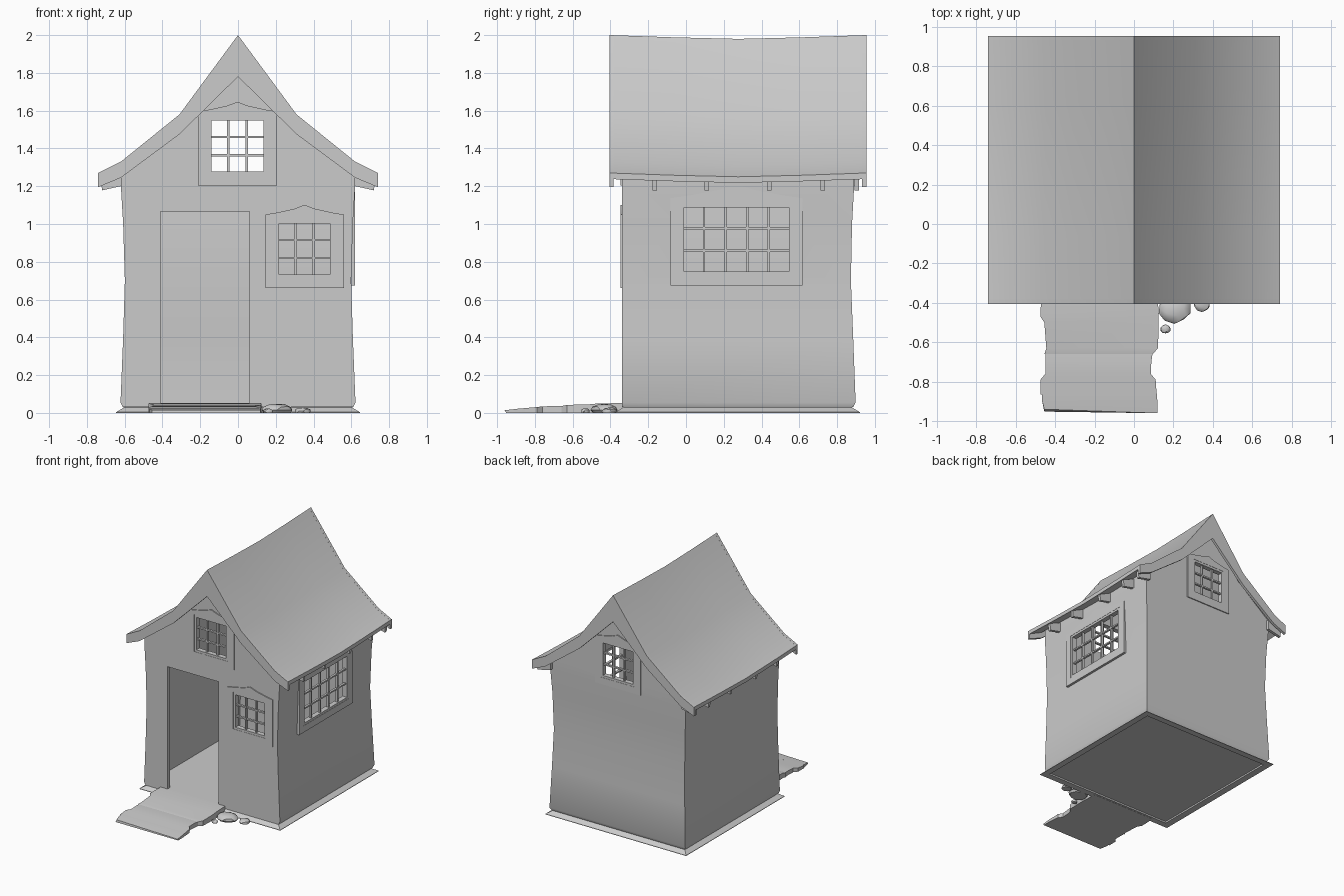
import bpy, bmesh, math, random
from mathutils import Matrix

if "Cube" in bpy.data.objects:
    bpy.data.objects.remove(bpy.data.objects["Cube"])

random.seed(4)
grey = bpy.data.materials.new("plain_grey")
grey.diffuse_color = (0.6, 0.6, 0.6, 1)
grey.use_nodes = True
grey.node_tree.nodes["Principled BSDF"].inputs["Base Color"].default_value = grey.diffuse_color


def loft(bm, rings):
    """Skin equal-length rings; caps are quad strips across each ring."""
    vs = [[bm.verts.new(p) for p in r] for r in rings]
    n = len(rings[0])
    for a, b in zip(vs, vs[1:]):
        for i in range(n):
            j = (i + 1) % n
            bm.faces.new((a[i], a[j], b[j], b[i]))
    for r in (vs[0], vs[-1]):
        for i in range(n // 2 - 1):
            bm.faces.new((r[i], r[i + 1], r[n - 2 - i], r[n - 1 - i]))


def box(bm, x0, x1, y0, y1, z0, z1):
    loft(bm, [[(x0, y0, z), (x1, y0, z), (x1, y1, z), (x0, y1, z)] for z in (z0, z1)])


def prism(bm, pts, y0, y1):
    loft(bm, [[(x, y, z) for x, z in pts] for y in (y0, y1)])


def finish(name, bm, matrix=None):
    bmesh.ops.recalc_face_normals(bm, faces=bm.faces[:])
    if matrix:
        bm.transform(matrix)
    me = bpy.data.meshes.new(name)
    bm.to_mesh(me)
    bm.free()
    me.materials.append(grey)
    ob = bpy.data.objects.new(name, me)
    bpy.context.collection.objects.link(ob)
    return ob


# Walls: waisted shell, flat front, bowed back, gable top (half width, back y, z)
LEVELS = [(.61, .885, .03), (.622, .898, .055), (.608, .885, .4), (.599, .873, .7),
          (.608, .879, 1.0), (.62, .89, 1.2), (.62, .89, 1.295), (.31, .89, 1.545), (.002, .89, 1.95)]


def shell(bm, inset, lift):
    rings = []
    for k, (h, yb, z) in enumerate(LEVELS):
        w = max(h - inset, .001)
        y0, y1 = -.34 + inset, yb - inset
        dz = -.1 if (k == 0 and lift) else (lift if k > 5 else 0)
        rings.append([(-w, y0, z + dz), (w, y0, z + dz), (w, y1, z + dz), (-w, y1, z + dz)])
    loft(bm, rings)


bm = bmesh.new()
shell(bm, 0, 0)
walls = finish("walls", bm)
cutters = []
bm = bmesh.new()
shell(bm, .035, .15)
cutters.append(finish("room_cutter", bm))
for x0, x1, y0, y1, z0, z1 in [
        (-.41, .06, -.5, -.2, .05, 1.065),      # doorway
        (.20, .505, -.5, -.2, .715, 1.02),      # front window
        (-.158, .152, -.5, 1.1, 1.26, 1.565),   # both gable windows
        (.5, .8, -.028, .562, .73, 1.106)]:     # side window
    bm = bmesh.new()
    box(bm, x0, x1, y0, y1, z0, z1)
    cutters.append(finish("opening_cutter", bm))
for c in cutters:
    c.hide_render = True
    m = walls.modifiers.new("cut", 'BOOLEAN')
    m.operation, m.solver, m.object = 'DIFFERENCE', 'EXACT', c
dg = bpy.context.evaluated_depsgraph_get()
cut = bpy.data.meshes.new_from_object(walls.evaluated_get(dg))
walls.modifiers.clear()
walls.data = cut
for c in cutters:
    bpy.data.objects.remove(c)

# Floor slab and sloping skirt around the base
bm = bmesh.new()
box(bm, -.605, .605, -.33, .88, .015, .05)
finish("floor", bm)
bm = bmesh.new()
outer = [[(-w, a, z), (w, a, z), (w, b, z), (-w, b, z)] for w, a, b, z in
         [(.59, -.32, .865, .002), (.645, -.37, .92, 0), (.645, -.37, .92, .004),
          (.605, -.335, .88, .028), (.59, -.32, .865, .028)]]
vs = [[bm.verts.new(p) for p in r] for r in outer]
for a, b in zip(vs, vs[1:] + vs[:1]):
    for i in range(4):
        j = (i + 1) % 4
        bm.faces.new((a[i], a[j], b[j], b[i]))
finish("base_skirt", bm)


# Roof: flared profile, ridge and eaves sagging in the middle
def mirrored(half):
    return [(-x, z) for x, z in half] + [(x, z) for x, z in half[-2::-1]]


TOP = mirrored([(.74, 1.27), (.62, 1.33), (.31, 1.58), (0, 2.0)])
UNDER = mirrored([(.74, 1.238), (.62, 1.295), (.31, 1.54), (0, 1.94)])
BARGE = mirrored([(.74, 1.195), (.62, 1.245), (.31, 1.475), (0, 1.78)])
bm = bmesh.new()
loft(bm, [[(x, y, z - s) for x, z in TOP + UNDER[::-1]]
          for y, s in [(-.402, 0), (-.06, .012), (.277, .02), (.61, .012), (.952, 0)]])
finish("roof", bm)
for name, y in (("front_barge_board", -.405), ("back_barge_board", .933)):
    bm = bmesh.new()
    prism(bm, TOP + BARGE[::-1], y, y + .022)
    finish(name, bm)

# Rafter tails under both eaves
bm = bmesh.new()
for s in (-1, 1):
    for y in (-.165, .11, .44, .725, .905):
        prism(bm, [(s * .60, 1.29), (s * .725, 1.235), (s * .72, 1.178), (s * .60, 1.205)],
              y - .012, y + .012)
finish("rafter_tails", bm)


# Windows: glazing bars plus a thin surround with a peaked head; local -y is outward
def window(name, w, h, cols, rows, loc, turn):
    mat = Matrix.Translation(loc) @ Matrix.Rotation(math.radians(turn), 4, 'Z')
    a, b, f = w / 2, h / 2, .018
    bm = bmesh.new()
    for s in (-1, 1):
        x, z = s * (a - f / 2), s * (b - f / 2)
        box(bm, x - f / 2, x + f / 2, -.006, .035, -b, b)
        box(bm, -a + f, a - f, -.006, .035, z - f / 2, z + f / 2)
    for i in range(1, cols):
        x = -a + f / 2 + i * (w - f) / cols
        box(bm, x - .006, x + .006, .004, .024, -b + f, b - f)
    for i in range(1, rows):
        z = -b + f / 2 + i * (h - f) / rows
        box(bm, -a + f, a - f, .005, .023, z - .006, z + .006)
    finish(name + "_bars", bm, mat)
    bm = bmesh.new()
    t = .055
    k = .35 + .65 * min(1, w / .59)
    W = a + t
    for s in (-1, 1):
        box(bm, *sorted((s * a, s * W)), -.008, .012, -b - t, b)
    box(bm, -a, a, -.008, .012, -b - t, -b)
    head = mirrored([(W, b + .03), (W * .69, b + .03 + .016 * k),
                     (W * .26, b + .03 + .045 * k), (0, b + .03 + .075 * k)])
    prism(bm, head + [(x, b) for x, z in head[::-1]], -.008, .012)
    finish(name + "_surround", bm, mat)


window("front_window", .305, .305, 3, 3, (.3525, -.34, .8675), 0)
window("front_gable_window", .31, .305, 3, 3, (-.003, -.34, 1.4125), 0)
window("back_gable_window", .31, .305, 3, 3, (-.003, .89, 1.4125), 180)
window("side_window", .59, .376, 5, 3, (.612, .267, .918), 90)

# Worn planks in front of the door: rows of (y, left x, right x, top z)
PLANKS = {
    "upper_plank": [(-.335, -.47, .12, .052), (-.47, -.475, .125, .05), (-.5, -.455, .125, .046),
                    (-.63, -.445, .122, .042), (-.66, -.455, .095, .036)],
    "middle_plank": [(-.65, -.45, .095, .036), (-.7, -.448, .088, .037), (-.76, -.45, .085, .034),
                     (-.79, -.475, .11, .031), (-.865, -.475, .115, .024)],
    "lower_plank": [(-.855, -.465, .115, .025), (-.89, -.468, .118, .022), (-.952, -.455, .118, .014)]}
for name, rows in PLANKS.items():
    bm = bmesh.new()
    loft(bm, [[(l, y, 0), (r, y, 0), (r, y - .008 * (y < -.9), t), (l, y + .012 * (y < -.9), t)]
              for y, l, r, t in rows])
    finish(name, bm)

# Stones beside the planks
for i, (x, y, rx, ry, h) in enumerate([(.205, -.43, .085, .075, .05), (.16, -.533, .027, .024, .025),
                                       (.345, -.405, .045, .042, .03)]):
    bm = bmesh.new()
    bmesh.ops.create_icosphere(bm, subdivisions=2, radius=1)
    for v in bm.verts:
        j = random.uniform(.9, 1.04)
        v.co = (x + v.co.x * rx * j, y + v.co.y * ry * j, max(0, h * (.3 + .7 * v.co.z * j)))
    finish("stone_%d" % (i + 1), bm)

for ob in bpy.context.scene.objects:
    ob.select_set(True)
bpy.context.view_layer.objects.active = walls
bpy.ops.object.shade_smooth_by_angle(angle=math.radians(30))
